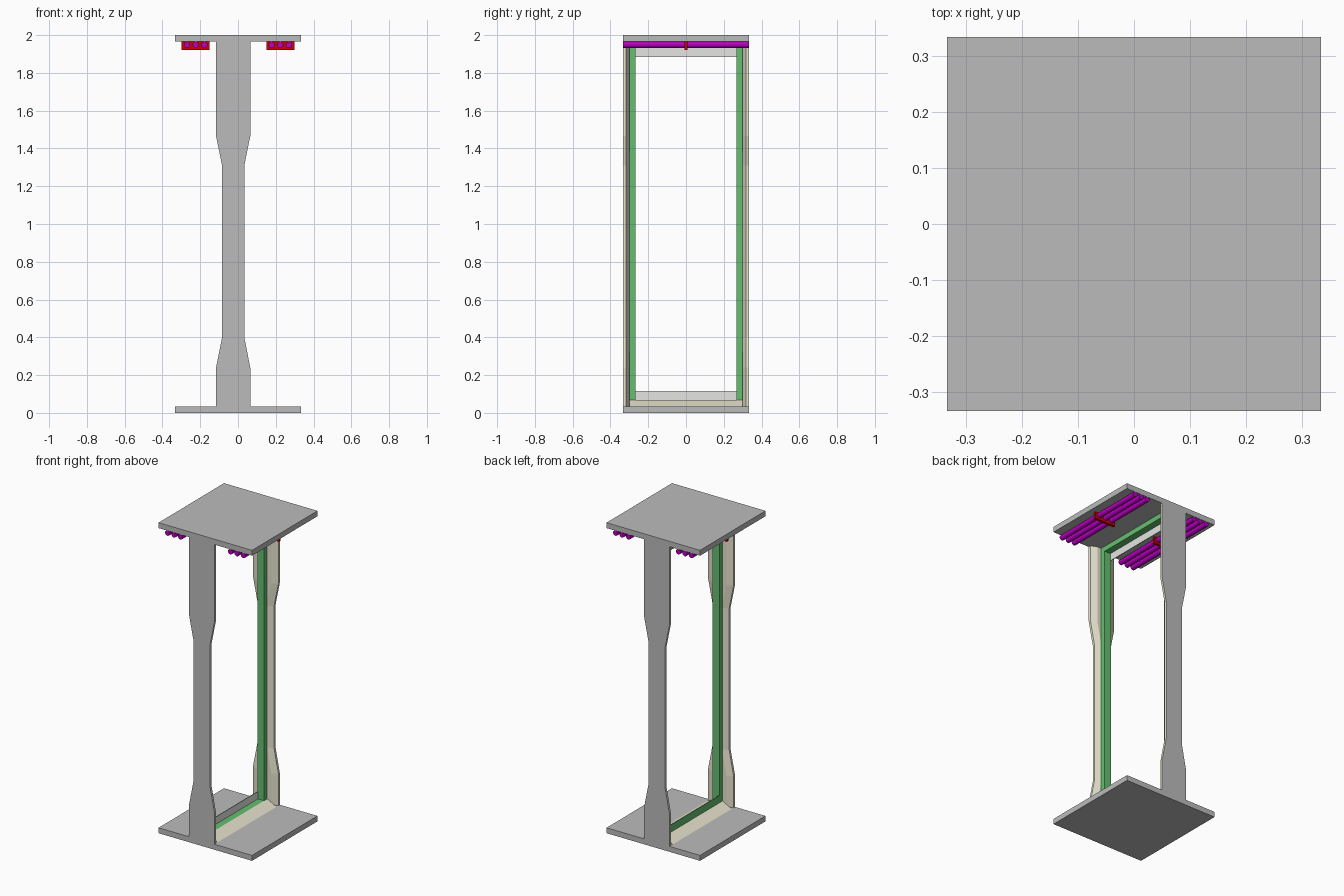
import bpy, bmesh
from mathutils import Matrix

cube = bpy.data.objects.get("Cube")
if cube:
    bpy.data.objects.remove(cube, do_unlink=True)


def material(name, rgb):
    m = bpy.data.materials.new(name)
    m.use_nodes = True
    m.diffuse_color = (*rgb, 1)
    m.node_tree.nodes["Principled BSDF"].inputs["Base Color"].default_value = (*rgb, 1)
    return m


GREY = material("mid grey", (0.50, 0.50, 0.50))
CREAM = material("cream", (0.80, 0.77, 0.62))
GREEN = material("green", (0.13, 0.52, 0.16))
PALE = material("pale grey", (0.78, 0.78, 0.76))
PURPLE = material("purple", (0.48, 0.0, 0.52))
RED = material("red", (0.62, 0.0, 0.0))


def finish(name, bm, mats, rule=None):
    bmesh.ops.recalc_face_normals(bm, faces=bm.faces)
    if rule:
        for f in bm.faces:
            f.material_index = rule(f.normal)
    me = bpy.data.meshes.new(name)
    bm.to_mesh(me)
    bm.free()
    for m in mats:
        me.materials.append(m)
    ob = bpy.data.objects.new(name, me)
    bpy.context.collection.objects.link(ob)
    return ob


def box(name, xs, ys, zs, mats, rule=None):
    bm = bmesh.new()
    bmesh.ops.create_cube(bm, size=1)
    for v in bm.verts:
        for i, (lo, hi) in enumerate((xs, ys, zs)):
            v.co[i] = lo if v.co[i] < 0 else hi
    return finish(name, bm, mats, rule)


def loft(name, loops, mats, rule=None):
    """Solid through matching closed loops of points, capped at both ends."""
    bm = bmesh.new()
    rings = [[bm.verts.new(p) for p in loop] for loop in loops]
    for a, b in zip(rings, rings[1:]):
        for i in range(len(a)):
            bm.faces.new((a[i - 1], a[i], b[i], b[i - 1]))
    bm.faces.new(rings[0])
    bm.faces.new(rings[-1])
    return finish(name, bm, mats, rule)


def span(a, b, side):
    return tuple(sorted((a * side, b * side)))


HALF = 0.333
PLATE = 0.035
SILL = 0.068
INNER = 0.30            # inner face of the posts
STOP = 0.268            # inner face of the jambs
CENTRE = -0.0255        # posts sit slightly off centre
FRAME = (-0.05, -0.002)  # depth of the green frame

# Floor and ceiling slabs
box("floor_slab", (-HALF, HALF), (-HALF, HALF), (0, PLATE), [GREY])
box("ceiling_slab", (-HALF, HALF), (-HALF, HALF), (2 - PLATE, 2), [GREY])

# Waisted posts: grey outer face, cream sides chamfered towards the frame
profile = [(0.0905, PLATE), (0.0905, 0.24), (0.059, 0.40),
           (0.059, 1.31), (0.0905, 1.465), (0.0905, 2 - PLATE)]


def post_loop(y, inset):
    right = [(CENTRE + w - inset, y, z) for w, z in profile]
    left = [(CENTRE - w + inset, y, z) for w, z in reversed(profile)]
    return right + left


for side, label in ((-1, "front"), (1, "back")):
    loft(label + "_post",
         [post_loop(side * HALF, 0), post_loop(side * 0.318, 0), post_loop(side * INNER, 0.038)],
         [CREAM, GREY], lambda n, s=side: int(n.y * s > 0.95))
    # Green jamb against the inside of the post
    box(label + "_jamb", FRAME, span(STOP, INNER, side), (SILL, 2 - SILL), [GREEN])

# Sill with a cream ramp on both sides and a green top
section = [(CENTRE - 0.0905, PLATE), (CENTRE + 0.0905, PLATE), (FRAME[1], SILL), (FRAME[0], SILL)]
loft("sill", [[(x, y, z) for x, z in section] for y in (-INNER, INNER)],
     [CREAM, GREEN], lambda n: int(n.z > 0.95))

# Green head under the ceiling
box("head", FRAME, (-INNER, INNER), (2 - SILL, 2 - PLATE), [GREEN])

# Thin stops at sill and head, pale on one side
for label, zs in (("sill", (SILL, 0.115)), ("head", (1.885, 2 - SILL))):
    box(label + "_stop", (FRAME[0], FRAME[0] + 0.004), (-STOP, STOP), zs,
        [GREEN, PALE], lambda n: int(n.x > 0.9))

# Pipe runs under the ceiling, each held by a hanger plate
for side, label in ((-1, "right"), (1, "left")):
    box(label + "_hanger", span(0.15, 0.298, side), (-0.008, 0.008), (1.921, 1.968), [RED])
    for i in range(3):
        bm = bmesh.new()
        bmesh.ops.create_cone(bm, cap_ends=True, segments=16, radius1=0.0165,
                              radius2=0.0165, depth=2 * HALF,
                              matrix=Matrix(((1, 0, 0, side * (0.178 + 0.046 * i)),
                                             (0, 0, 1, 0), (0, -1, 0, 1.949), (0, 0, 0, 1))))
        pipe = finish(f"{label}_pipe_{i + 1}", bm, [PURPLE])
        for ob in bpy.context.selected_objects:
            ob.select_set(False)
        pipe.select_set(True)
        bpy.context.view_layer.objects.active = pipe
        bpy.ops.object.shade_smooth_by_angle()
